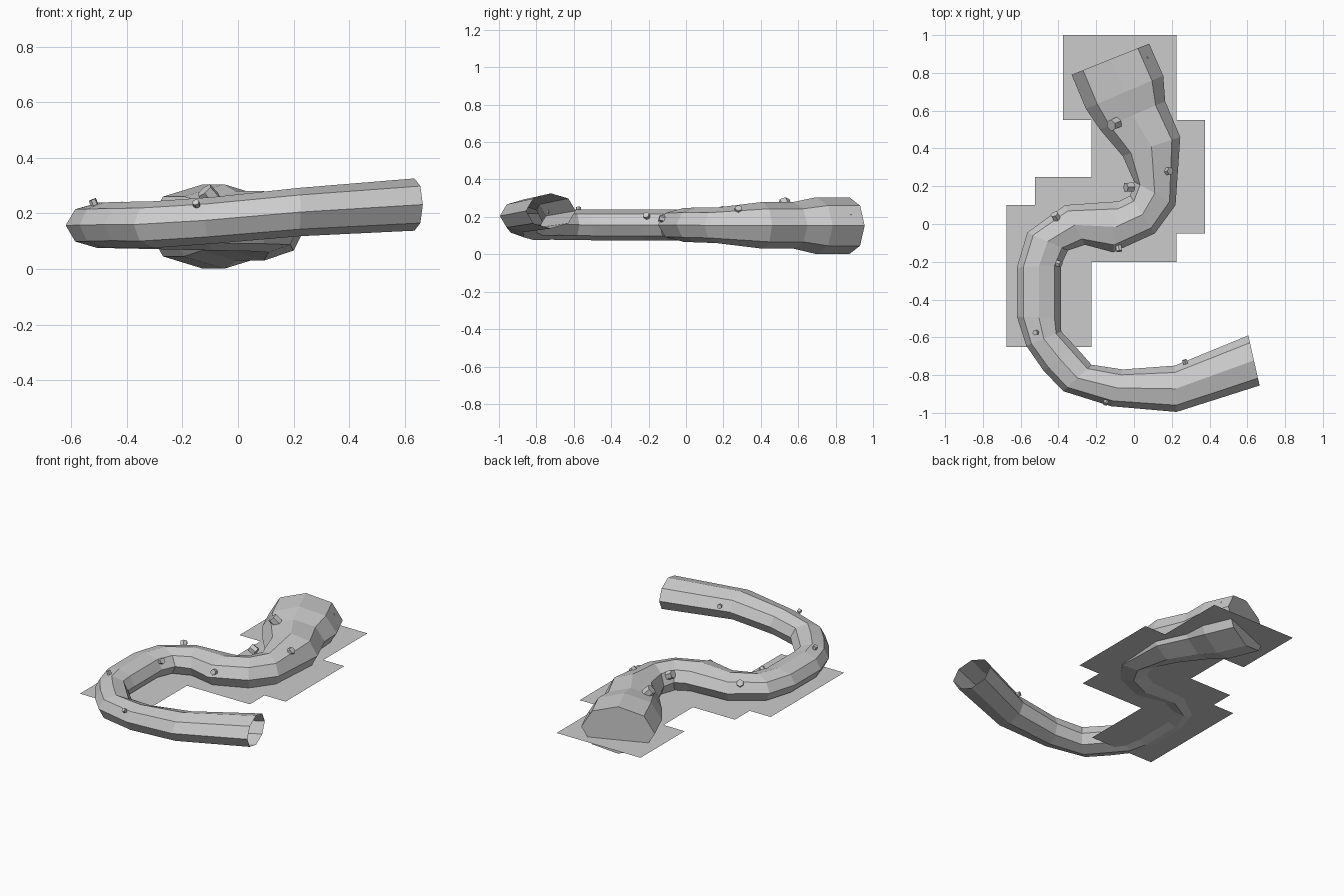
import bpy, bmesh, math
from mathutils import Vector


def material(name, value):
    m = bpy.data.materials.new(name)
    m.diffuse_color = (value, value, value, 1)
    return m


GREY = material("plain grey", 0.6)


def finish(bm, name):
    me = bpy.data.meshes.new(name)
    bm.to_mesh(me)
    bm.free()
    me.materials.append(GREY)
    ob = bpy.data.objects.new(name, me)
    bpy.context.collection.objects.link(ob)
    return ob


# Cross-sections from the open end to the thick closed end:
# outer edge x, y, inner edge x, y, centre height, half height
RINGS = [
    (0.665, -0.855, 0.605, -0.59, 0.232, 0.094),
    (0.225, -0.995, 0.215, -0.75, 0.205, 0.087),
    (-0.12, -0.965, -0.06, -0.77, 0.175, 0.084),
    (-0.375, -0.885, -0.225, -0.745, 0.16, 0.084),
    (-0.48, -0.775, -0.30, -0.66, 0.16, 0.082),
    (-0.57, -0.645, -0.385, -0.57, 0.158, 0.082),
    (-0.62, -0.49, -0.387, -0.50, 0.157, 0.082),
    (-0.62, -0.23, -0.387, -0.22, 0.157, 0.082),
    (-0.565, -0.045, -0.35, -0.14, 0.157, 0.082),
    (-0.365, 0.10, -0.26, -0.11, 0.157, 0.085),
    (-0.08, 0.12, -0.11, -0.15, 0.157, 0.09),
    (-0.02, 0.15, 0.11, -0.05, 0.157, 0.093),
    (0.0, 0.225, 0.22, 0.10, 0.155, 0.095),
    (-0.06, 0.36, 0.245, 0.46, 0.155, 0.125),
    (-0.18, 0.50, 0.165, 0.65, 0.155, 0.125),
    (-0.255, 0.61, 0.155, 0.785, 0.153, 0.152),
    (-0.33, 0.79, 0.08, 0.955, 0.153, 0.152),
]

# Eight-sided winding body
bm = bmesh.new()
loops, centres = [], []
for ax, ay, bx, by, zc, rz in RINGS:
    a, b = Vector((ax, ay, zc)), Vector((bx, by, zc))
    c, h = (a + b) / 2, (b - a) / 2
    centres.append(c)
    loops.append([bm.verts.new(c + h * math.cos(i * math.pi / 4)
                               + Vector((0, 0, rz * math.sin(i * math.pi / 4))))
                  for i in range(8)])
for p, q in zip(loops, loops[1:]):
    for i in range(8):
        j = (i + 1) % 8
        bm.faces.new((p[i], p[j], q[j], q[i]))
bm.faces.new(loops[-1])
bmesh.ops.recalc_face_normals(bm, faces=bm.faces)
finish(bm, "winding_body")

# Flat stepped ground patch
PATCH = [(-0.375, 1), (-0.375, 0.55), (-0.225, 0.55), (-0.225, 0.25),
         (-0.525, 0.25), (-0.525, 0.10), (-0.675, 0.10), (-0.675, -0.65),
         (-0.225, -0.65), (-0.225, -0.20), (0.225, -0.20), (0.225, -0.05),
         (0.375, -0.05), (0.375, 0.55), (0.225, 0.55), (0.225, 1)]
bm = bmesh.new()
bm.faces.new([bm.verts.new((x, y, 0.09)) for x, y in PATCH])
finish(bm, "ground_patch")


def nearest_on_path(p):
    best = None
    for a, b in zip(centres, centres[1:]):
        t = max(0, min(1, (p - a).dot(b - a) / (b - a).length_squared))
        q = a.lerp(b, t)
        if best is None or (p - q).length < (p - best).length:
            best = q
    return best


# Six-sided studs pointing outwards from the body
STUDS = [
    (-0.105, 0.53, 0.265, 0.032), (-0.025, 0.195, 0.225, 0.027),
    (0.18, 0.28, 0.235, 0.022), (-0.415, 0.04, 0.215, 0.022),
    (-0.40, -0.21, 0.205, 0.018), (-0.08, -0.13, 0.19, 0.018),
    (-0.52, -0.575, 0.24, 0.014), (0.27, -0.73, 0.235, 0.014),
    (-0.15, -0.945, 0.235, 0.013),
    (0.07, 0.88, 0.215, 0.006), (0.07, 0.87, 0.095, 0.006),
]
for k, (x, y, z, r) in enumerate(STUDS):
    p = Vector((x, y, z))
    d = (p - nearest_on_path(p)).normalized()
    bm = bmesh.new()
    bmesh.ops.create_cone(bm, cap_ends=True, segments=6,
                          radius1=r, radius2=r, depth=r * 1.6)
    ob = finish(bm, f"stud_{k + 1}")
    ob.rotation_euler = d.to_track_quat('Z', 'Y').to_euler()
    ob.location = p
